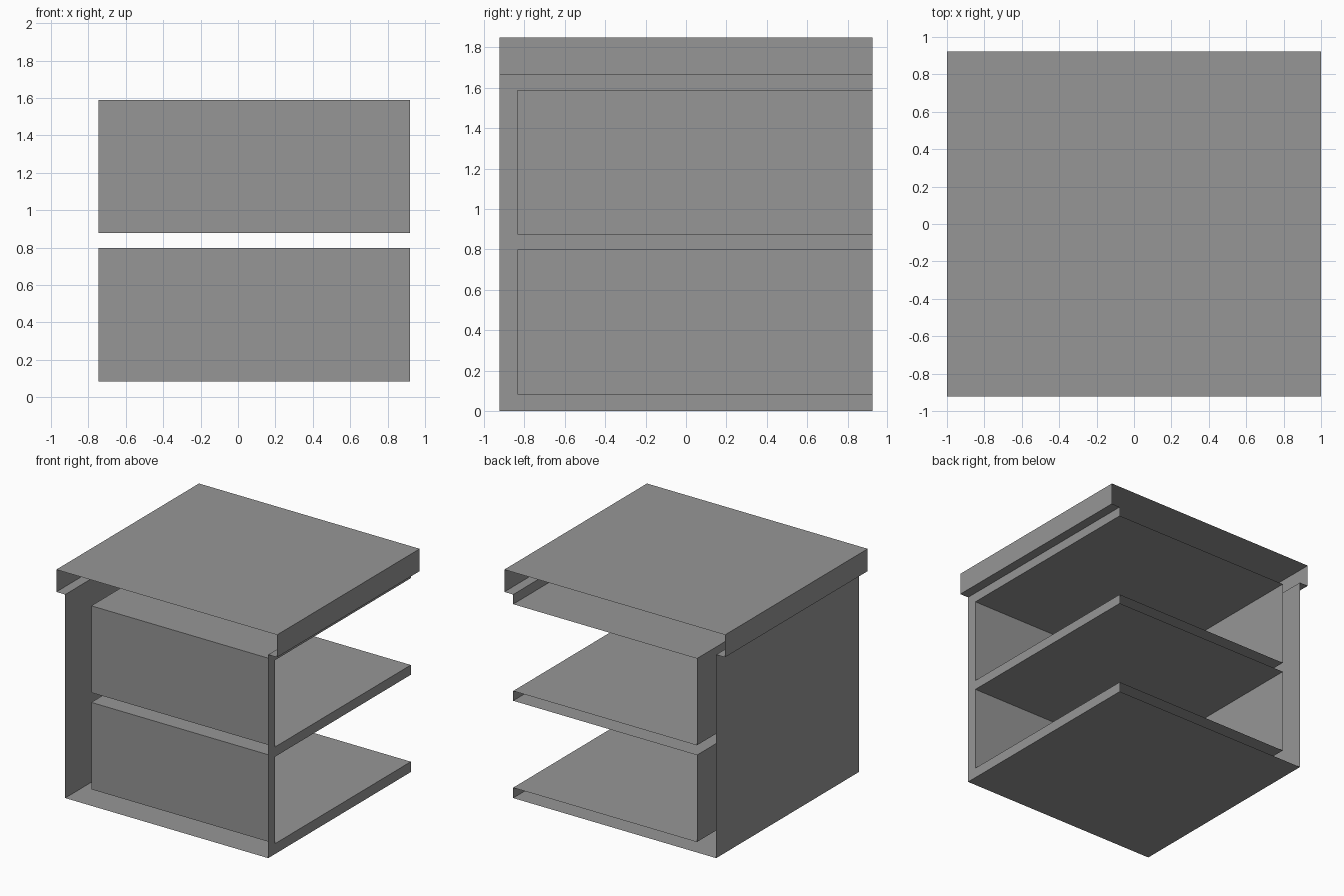
import bpy
import bmesh
from mathutils import Matrix, Vector

cube = bpy.data.objects.get("Cube")
if cube:
    bpy.data.objects.remove(cube, do_unlink=True)

grey = bpy.data.materials.new("mid_grey")
grey.use_nodes = True
grey.diffuse_color = (0.305, 0.305, 0.305, 1)
grey.node_tree.nodes["Principled BSDF"].inputs["Base Color"].default_value = grey.diffuse_color

# Main dimensions
SIDE, DEPTH = 0.92, 0.923        # half width and half depth of the body
BODY_TOP, TOP = 1.667, 1.85
INNER_X, INNER_Y = -0.745, -0.835
BAYS = [(0.085, 0.797), (0.877, 1.588)]


def finish(name, bm):
    mesh = bpy.data.meshes.new(name)
    bm.to_mesh(mesh)
    bm.free()
    mesh.materials.append(grey)
    obj = bpy.data.objects.new(name, mesh)
    bpy.context.collection.objects.link(obj)
    return obj


def sheet(name, profile):
    """Sweep an open x-z profile from front to back, leaving the ends open."""
    bm = bmesh.new()
    rows = [[bm.verts.new((x, y, z)) for x, z in profile] for y in (-DEPTH, DEPTH)]
    for i in range(len(profile) - 1):
        bm.faces.new((rows[0][i], rows[0][i + 1], rows[1][i + 1], rows[1][i]))
    return finish(name, bm)


def side_plate(name, y0, y1, z0, z1):
    """Flat rectangle on the +x side of the body."""
    bm = bmesh.new()
    corners = [(y0, z0), (y1, z0), (y1, z1), (y0, z1)]
    bm.faces.new([bm.verts.new((SIDE, y, z)) for y, z in corners])
    return finish(name, bm)


def bay(name, z0, z1):
    """Shelf recess, open to the +x side and to the back."""
    lo, hi = Vector((INNER_X, INNER_Y, z0)), Vector((SIDE, DEPTH, z1))
    bm = bmesh.new()
    bmesh.ops.create_cube(bm, size=1, matrix=Matrix.LocRotScale((lo + hi) / 2, None, hi - lo))
    bm.normal_update()
    opened = [f for f in bm.faces if f.normal.x > 0.5 or f.normal.y > 0.5]
    bmesh.ops.delete(bm, geom=opened, context='FACES')
    bmesh.ops.reverse_faces(bm, faces=bm.faces[:])
    return finish(name, bm)


# Base and solid side wall
sheet("base_and_side_wall", [(SIDE, 0), (-SIDE, 0), (-SIDE, BODY_TOP)])

# Overhanging top with its two rims
sheet("top_slab", [(-SIDE, BODY_TOP), (-1, BODY_TOP), (-1, TOP),
                   (1, TOP), (1, BODY_TOP), (SIDE, BODY_TOP)])

# Shelf recesses
for label, (z0, z1) in zip(("lower", "upper"), BAYS):
    bay(label + "_shelf_bay", z0, z1)

# Frame around the side openings
side_plate("side_stile", -DEPTH, INNER_Y, 0, BODY_TOP)
edges = [0, *BAYS[0], *BAYS[1], BODY_TOP]
for label, z0, z1 in zip(("bottom", "middle", "upper"), edges[::2], edges[1::2]):
    side_plate(label + "_side_rail", INNER_Y, DEPTH, z0, z1)
